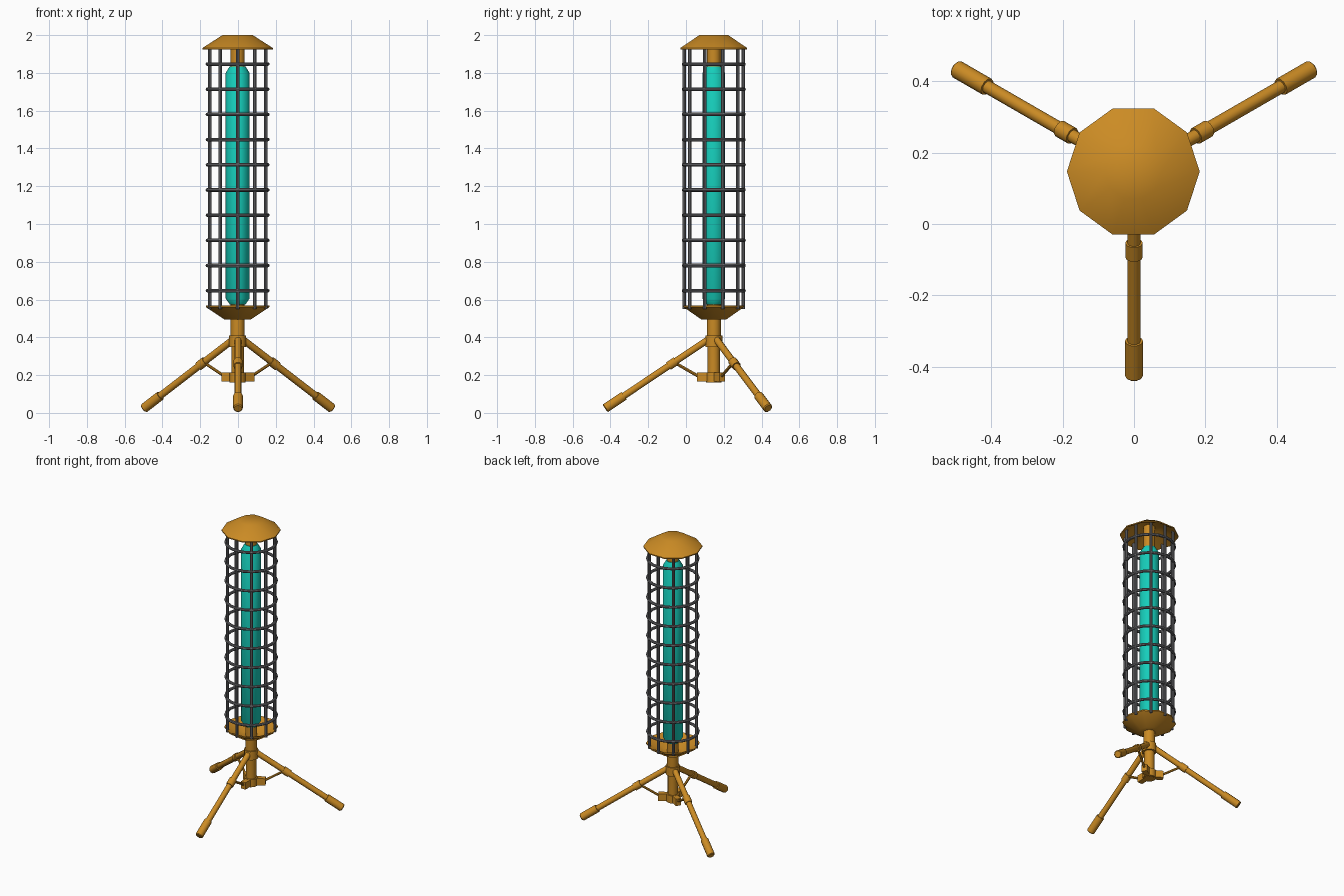
import bpy, bmesh
from math import sin, cos, pi, radians
from mathutils import Vector, Matrix

if "Cube" in bpy.data.objects:
    bpy.data.objects.remove(bpy.data.objects["Cube"])

CX, CY = -0.002, 0.147          # lamp axis


def material(name, color):
    m = bpy.data.materials.new(name)
    m.diffuse_color = (*color, 1)
    m.use_nodes = True
    m.node_tree.nodes["Principled BSDF"].inputs["Base Color"].default_value = m.diffuse_color
    return m


ORANGE = material("orange_metal", (0.60, 0.26, 0.018))
TEAL = material("teal_glow", (0.008, 0.62, 0.50))
STEEL = material("dark_steel", (0.16, 0.16, 0.17))


def finish(name, bm, mat, smooth=True):
    bmesh.ops.remove_doubles(bm, verts=bm.verts, dist=1e-5)
    bmesh.ops.recalc_face_normals(bm, faces=bm.faces)
    me = bpy.data.meshes.new(name)
    bm.to_mesh(me)
    bm.free()
    me.materials.append(mat)
    ob = bpy.data.objects.new(name, me)
    bpy.context.collection.objects.link(ob)
    if smooth:
        bpy.ops.object.select_all(action='DESELECT')
        ob.select_set(True)
        bpy.context.view_layer.objects.active = ob
        bpy.ops.object.shade_smooth_by_angle(angle=radians(40))
    return ob


def lathe(name, profile, sides, mat, matrix=None):
    """Revolve a closed (radius, height) profile about the lamp axis or a given frame."""
    matrix = matrix or Matrix.Translation((CX, CY, 0))
    bm = bmesh.new()
    rings = []
    for r, z in profile:
        if r == 0:
            rings.append([bm.verts.new((0, 0, z))] * sides)
        else:
            rings.append([bm.verts.new((r * cos(2 * pi * i / sides),
                                        r * sin(2 * pi * i / sides), z)) for i in range(sides)])
    for a, b in zip(rings, rings[1:]):
        for i in range(sides):
            j = (i + 1) % sides
            quad = list(dict.fromkeys((a[i], a[j], b[j], b[i])))
            if len(quad) > 2:
                bm.faces.new(quad)
    bm.transform(matrix)
    return finish(name, bm, mat)


def rod(name, p, q, r, sides, mat, bevel=0.0):
    p, q = Vector(p), Vector(q)
    d = q - p
    frame = Matrix.Translation(p) @ d.to_track_quat('Z', 'Y').to_matrix().to_4x4()
    prof = [(0, 0), (r, 0), (r, d.length - bevel), (r - bevel, d.length), (0, d.length)]
    return lathe(name, prof, sides, mat, frame)


# Hollow cap and dish
lathe("top_cap", [(0, 2.0), (0.08, 2.0), (0.186, 1.932), (0.186, 1.925),
                  (0.172, 1.928), (0.076, 1.988), (0, 1.988)], 10, ORANGE)
lathe("bottom_dish", [(0, 0.495), (0.07, 0.495), (0.168, 0.56), (0.168, 0.568),
                      (0.156, 0.566), (0.066, 0.507), (0, 0.507)], 10, ORANGE)

# Central pole and glowing tube
lathe("lower_pole", [(0, 0.16), (0.033, 0.16), (0.033, 0.35), (0.037, 0.40),
                     (0.037, 0.60), (0, 0.60)], 12, ORANGE)
lathe("upper_pole", [(0, 1.80), (0.037, 1.80), (0.037, 1.99), (0, 1.99)], 12, ORANGE)
lathe("light_tube", [(0, 0.575), (0.042, 0.575), (0.063, 0.605), (0.063, 1.80),
                     (0.042, 1.835), (0, 1.835)], 10, TEAL)
lathe("leg_collar", [(0, 0.35), (0.045, 0.35), (0.045, 0.41), (0, 0.41)], 12, ORANGE)

# Wire cage: bars and rings
for i in range(10):
    a = pi / 2 + i * pi / 5
    x, y = CX + 0.156 * cos(a), CY + 0.156 * sin(a)
    rod(f"cage_bar_{i}", (x, y, 0.55), (x, y, 1.94), 0.0095, 8, STEEL)
for i in range(10):
    t = 0.0095
    prof = [(0.16 + t * cos(k * pi / 4), 0.647 + i * 0.1333 + t * sin(k * pi / 4)) for k in range(9)]
    lathe(f"cage_ring_{i}", prof, 20, STEEL)

# Tripod: leg, collar, foot, brace and hub arm in each direction
TOP, END = Vector((0.03, 0.388)), Vector((0.575, 0.024))
for n, deg in (("front", -90), ("right", 30), ("left", 150)):
    c, s = cos(radians(deg)), sin(radians(deg))

    def at(r, z):
        return (c * r, CY + s * r, z)

    def on_leg(r):
        return at(r, TOP.y + (END.y - TOP.y) * (r - TOP.x) / (END.x - TOP.x))

    rod(n + "_leg", on_leg(0.03), on_leg(0.50), 0.0185, 10, ORANGE)
    rod(n + "_leg_clamp", on_leg(0.20), on_leg(0.24), 0.0245, 10, ORANGE)
    rod(n + "_foot", on_leg(0.475), on_leg(0.576), 0.0255, 10, ORANGE, 0.005)
    rod(n + "_brace", on_leg(0.21), at(0.075, 0.19), 0.008, 8, ORANGE)
    bm = bmesh.new()
    bmesh.ops.create_cube(bm, size=1, matrix=Matrix.Translation((0, CY, 0))
                          @ Matrix.Rotation(radians(deg), 4, 'Z')
                          @ Matrix.Translation((0.045, 0, 0.19))
                          @ Matrix.Diagonal((0.09, 0.036, 0.048, 1)))
    finish(n + "_hub_arm", bm, ORANGE, False)
lathe("lower_hub", [(0, 0.162), (0.042, 0.162), (0.042, 0.215), (0, 0.215)], 12, ORANGE)
